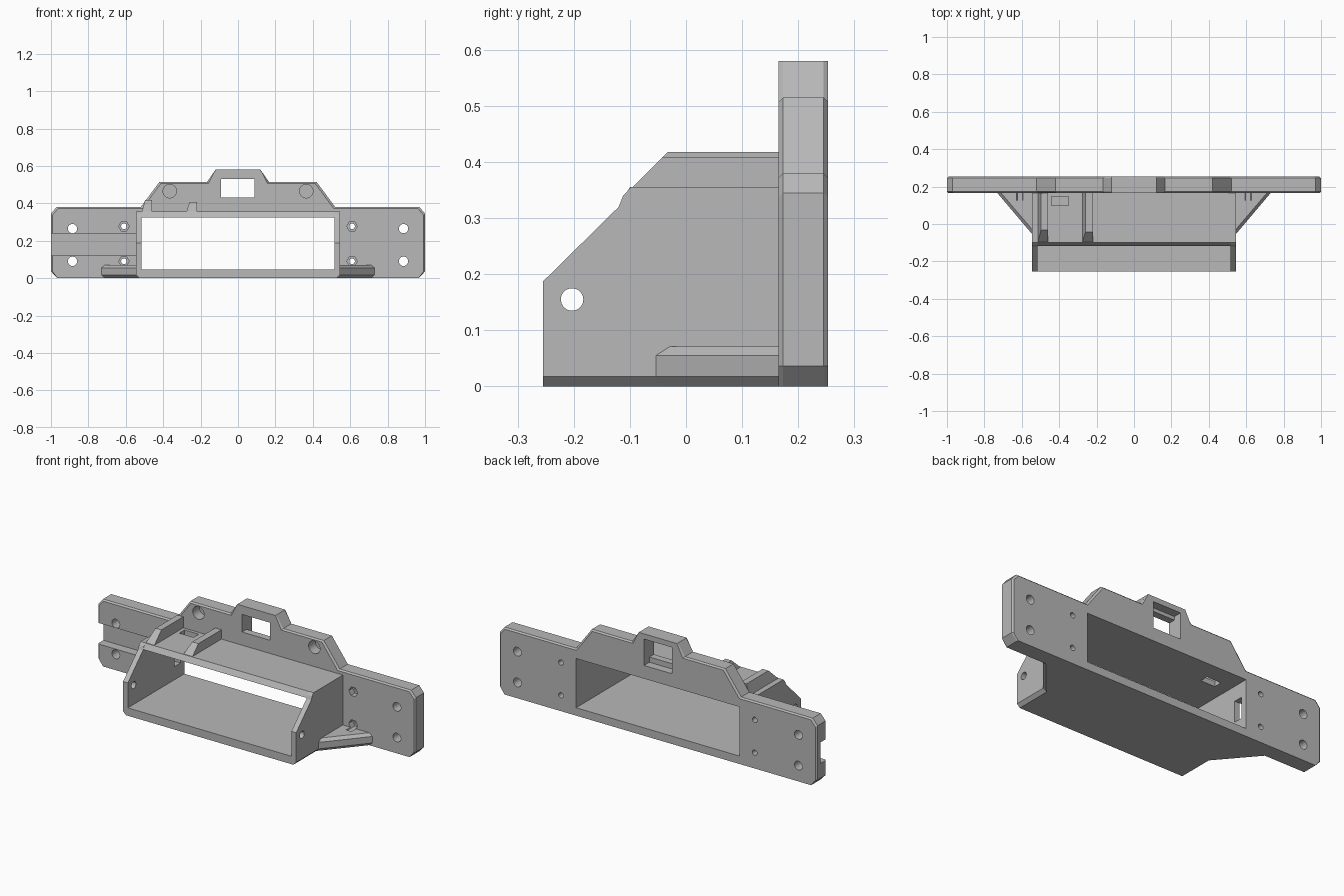
import bpy, bmesh, math

cube = bpy.data.objects.get("Cube")
if cube:
    bpy.data.objects.remove(cube)

grey = bpy.data.materials.new("plain grey")
grey.use_nodes = True
colour = (0.48, 0.48, 0.48, 1)
grey.diffuse_color = colour
grey.node_tree.nodes["Principled BSDF"].inputs["Base Color"].default_value = colour


def loft(name, rings):
    """Solid through matching rings of 3D points, capped at both ends."""
    bm = bmesh.new()
    loops = [[bm.verts.new(p) for p in ring] for ring in rings]
    n = len(loops[0])
    for a, b in zip(loops, loops[1:]):
        for i in range(n):
            j = (i + 1) % n
            bm.faces.new((a[i], a[j], b[j], b[i]))
    bm.faces.new(loops[0])
    bm.faces.new(loops[-1])
    bmesh.ops.recalc_face_normals(bm, faces=bm.faces[:])
    mesh = bpy.data.meshes.new(name)
    bm.to_mesh(mesh)
    bm.free()
    mesh.materials.append(grey)
    ob = bpy.data.objects.new(name, mesh)
    bpy.context.collection.objects.link(ob)
    return ob


def box(name, x0, x1, y0, y1, z0, z1):
    return loft(name, [[(x0, y0, z), (x1, y0, z), (x1, y1, z), (x0, y1, z)] for z in (z0, z1)])


def circle(r, sides):
    turns = [2 * math.pi * i / sides for i in range(sides)]
    return [(r * math.cos(t), r * math.sin(t)) for t in turns]


def hole_y(x, z, r, y0, y1, sides=24):
    return loft("cutter", [[(x + u, y, z + v) for u, v in circle(r, sides)] for y in (y0, y1)])


def cut(ob, cutters):
    """Subtract the cutters from an object, bake the result, drop the modifiers."""
    for c in cutters:
        c.hide_render = True
        mod = ob.modifiers.new("cut", "BOOLEAN")
        mod.operation = "DIFFERENCE"
        mod.solver = "EXACT"
        mod.object = c
    bpy.context.view_layer.update()
    graph = bpy.context.evaluated_depsgraph_get()
    baked = bpy.data.meshes.new_from_object(ob.evaluated_get(graph))
    ob.modifiers.clear()
    ob.data = baked
    for c in cutters:
        bpy.data.objects.remove(c)


FRONT, BACK, EDGE = 0.165, 0.253, 0.008
OPEN_X, OUT_X = 0.515, 0.545

# Mounting plate: stepped outline with softened front and back rims
half = [(0.965, 0), (1, 0.036), (1, 0.345), (0.97, 0.38), (0.52, 0.38),
        (0.42, 0.515), (0.165, 0.515), (0.12, 0.58)]
outline = half + [(-x, z) for x, z in reversed(half)]


def rim(x, z):
    if z < 0.01 or z > 0.55:
        return x, z
    return x - math.copysign(EDGE, x), z - (EDGE if z > 0.3 else 0)


inner = [rim(x, z) for x, z in outline]
plate = loft("mounting_plate", [[(x, y, z) for x, z in ring] for ring, y in (
    (inner, FRONT), (outline, FRONT + EDGE), (outline, BACK - EDGE), (inner, BACK))])

cutters = [
    box("cutter", -OPEN_X, OPEN_X, 0, 1, 0.045, 0.325),           # main opening
    box("cutter", -1.1, -0.5, 0, 0.217, 0.12, 0.24),              # cable groove
    box("cutter", -0.09, 0.087, 0, 1, 0.43, 0.53),                # latch window
    box("cutter", -0.09, 0.087, 0.205, 1, 0.40, 0.55),            # latch window recess
]
for s in (-1, 1):
    cutters.append(hole_y(s * 0.365, 0.465, 0.036, 0, 0.225, 32))  # blind pockets
    for z in (0.265, 0.09):
        cutters.append(hole_y(s * 0.885, z, 0.025, 0, 1))         # mounting holes
    for z in (0.277, 0.09):
        cutters.append(hole_y(s * 0.61, z, 0.015, 0, 1))          # screw holes
        cutters.append(hole_y(s * 0.61, z, 0.028, 0, 0.2, 6))     # nut traps
cut(plate, cutters)

# Housing floor and roof
box("housing_floor", -OPEN_X, OPEN_X, -0.255, FRONT, 0, 0.045)
roof_side = [(-0.118, 0.325), (-0.1, 0.355), (FRONT, 0.355), (FRONT, 0.325)]
roof = loft("housing_roof", [[(x, y, z) for y, z in roof_side] for x in (-OPEN_X, OPEN_X)])
cut(roof, [box("cutter", -0.44, -0.35, 0.1, 0.147, 0.2, 0.5)])

# Side walls with pivot holes, and the gussets beside them
wall_side = [(-0.255, 0), (-0.255, 0.187), (-0.12, 0.32), (-0.112, 0.34),
             (-0.098, 0.355), (FRONT, 0.355), (FRONT, 0)]
for s, side in ((1, "left"), (-1, "right")):
    wall = loft(side + "_wall", [[(s * x, y, max(z, low)) for y, z in wall_side]
                                 for x, low in ((OPEN_X, 0), (OUT_X - 0.018, 0), (OUT_X, 0.018))])
    ring = circle(0.02, 32)
    cut(wall, [loft("cutter", [[(s * x, -0.203 + u, 0.155 + v) for u, v in ring]
                               for x in (0.4, 0.7)])])

    levels = ((0, 0.025), (0.018, 0), (0.055, 0), (0.071, 0.025))
    gusset = loft(side + "_gusset", [[(s * 0.527, -0.075 + d, z), (s * (0.73 - d * 0.8), FRONT, z),
                                      (s * 0.527, FRONT, z)] for z, d in levels])
    cut(gusset, [hole_y(s * 0.61, 0.09, 0.028, 0.125, 0.3, 6)])

# Guide ribs on the roof, each with one tapered flank
for name, x0, x1, top in (("outer_rib", -0.515, -0.46, 0.418), ("inner_rib", -0.277, -0.22, 0.408)):
    foot = 0.35
    run = top - foot
    loft(name, [
        [(x0, -0.1, foot), (x1, -0.1, foot), (x1, FRONT, foot), (x0, FRONT, foot)],
        [(x0 + 0.018, -0.1 + run, top), (x1, -0.1 + run, top), (x1, FRONT, top), (x0 + 0.018, FRONT, top)]])
